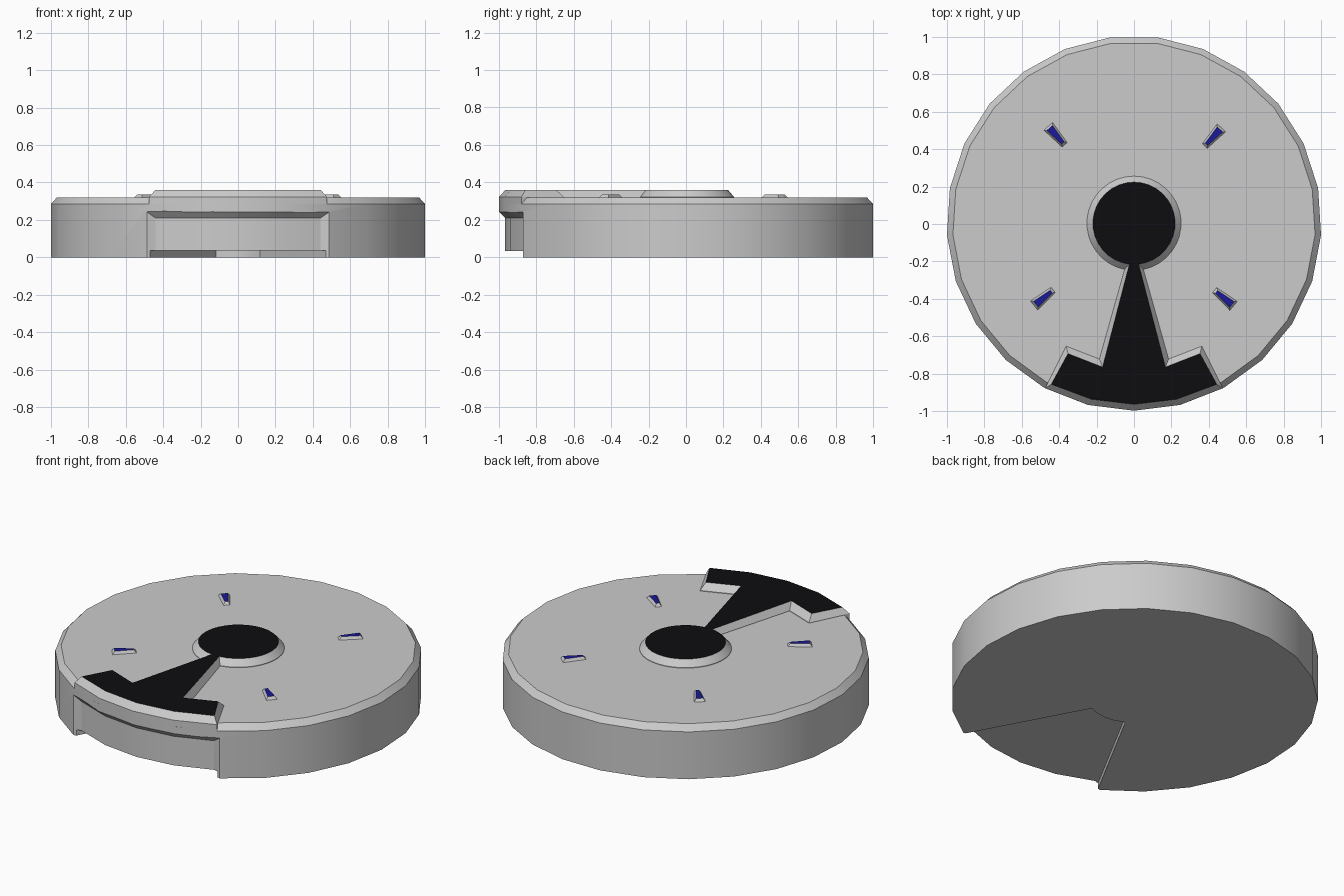
import bpy, bmesh
from math import sin, cos, radians

if "Cube" in bpy.data.objects:
    bpy.data.objects.remove(bpy.data.objects["Cube"])

CY = 0.004          # disc centre in y
SIDES = 25


def polar(r, deg):
    return (r * cos(radians(deg)), r * sin(radians(deg)))


def arc(r, a0, a1, n):
    return [polar(r, a0 + (a1 - a0) * i / n) for i in range(n + 1)]


def material(name, rgb):
    m = bpy.data.materials.new(name)
    m.diffuse_color = (*rgb, 1)
    m.use_nodes = True
    m.node_tree.nodes["Principled BSDF"].inputs["Base Color"].default_value = m.diffuse_color
    return m


def loft(name, levels, cap_mat=None):
    """Closed solid through equal-length outlines; optional coloured top cap."""
    bm = bmesh.new()
    rings = [[bm.verts.new((x, y + CY, z)) for x, y in pts] for pts, z in levels]
    n = len(rings[0])
    bm.faces.new(rings[0][::-1])
    for a, b in zip(rings, rings[1:]):
        for i in range(n):
            j = (i + 1) % n
            bm.faces.new((a[i], a[j], b[j], b[i]))
    cap = bm.faces.new(rings[-1])
    if cap_mat:
        cap.material_index = 1
    bmesh.ops.recalc_face_normals(bm, faces=bm.faces)
    me = bpy.data.meshes.new(name)
    bm.to_mesh(me)
    bm.free()
    if cap_mat:
        me.materials.append(None)
        me.materials.append(cap_mat)
    ob = bpy.data.objects.new(name, me)
    bpy.context.collection.objects.link(ob)
    return ob


def activate(ob):
    bpy.ops.object.select_all(action='DESELECT')
    ob.select_set(True)
    bpy.context.view_layer.objects.active = ob


def smooth(ob):
    activate(ob)
    bpy.ops.object.shade_smooth_by_angle(angle=radians(30))


def cut(ob, cutter):
    cutter.hide_render = True
    mod = ob.modifiers.new("cut", 'BOOLEAN')
    mod.operation = 'DIFFERENCE'
    mod.solver = 'EXACT'
    mod.object = cutter
    activate(ob)
    bpy.ops.object.modifier_apply(modifier=mod.name)
    bpy.data.objects.remove(cutter)


black = material("black", (0.004, 0.004, 0.005))
blue = material("blue", (0.01, 0.01, 0.32))

# Main disc with chamfered top rim
def ring(r):
    return [polar(r, -90 + 360 * i / SIDES) for i in range(SIDES)]

disc = loft("disc", [(ring(1.002), 0), (ring(1.002), 0.285), (ring(0.97), 0.32)])

# Shallow wedge recess underneath
wedge = arc(0.25, -118.4, -61.6, 4)[::-1] + arc(1.15, -118.4, -61.6, 4)
cut(disc, loft("wedge_cutter", [(wedge, -0.1), (wedge, 0.035)]))

# Recessed front panel with sloping frame
def panel(r_in, s_in):
    inner = arc(r_in, -90 - 28.8 * s_in, -90 + 28.8 * s_in, 4)
    return inner[::-1] + arc(1.05, -90 - 31.8, -90 + 31.8, 4)

cut(disc, loft("panel_cutter", [(panel(0.97, 0.94), -0.1), (panel(0.97, 0.94), 0.21),
                                (panel(1.04, 1.09), 0.28)]))
smooth(disc)

# Raised hub-and-pointer pad, black on top
def pad(r, gap, neck, shoulder, r_out, half):
    pts = arc(r, -90 + gap, 270 - gap, 32)
    pts += [(-neck[0], neck[1]), (-shoulder[0], shoulder[1])]
    pts += arc(r_out, -90 - half, -90 + half, 4)
    return pts + [shoulder, neck]

pad_base = pad(0.252, 11.5, (0.185, -0.726), (0.363, -0.657), 1.002, 28.3)
pad_top = pad(0.22, 6.5, (0.168, -0.769), (0.353, -0.697), 0.968, 27.2)
smooth(loft("pointer_pad", [(pad_base, 0.285), (pad_base, 0.323), (pad_top, 0.36)], black))

# Four small tapered markers, blue on top
def marker(deg, r0, r1, w0, w1):
    c, s = cos(radians(deg)), sin(radians(deg))
    return [(r * c - w * s, r * s + w * c)
            for r, w in ((r0, -w0), (r1, -w1), (r1, w1), (r0, w0))]

for i, deg in enumerate((47.5, 131.5, 219.5, -39.7)):
    low = marker(deg, 0.56, 0.692, 0.018, 0.031)
    top = marker(deg, 0.574, 0.68, 0.009, 0.02)
    loft(f"marker_{i + 1}", [(low, 0.315), (low, 0.32), (top, 0.336)], blue)
